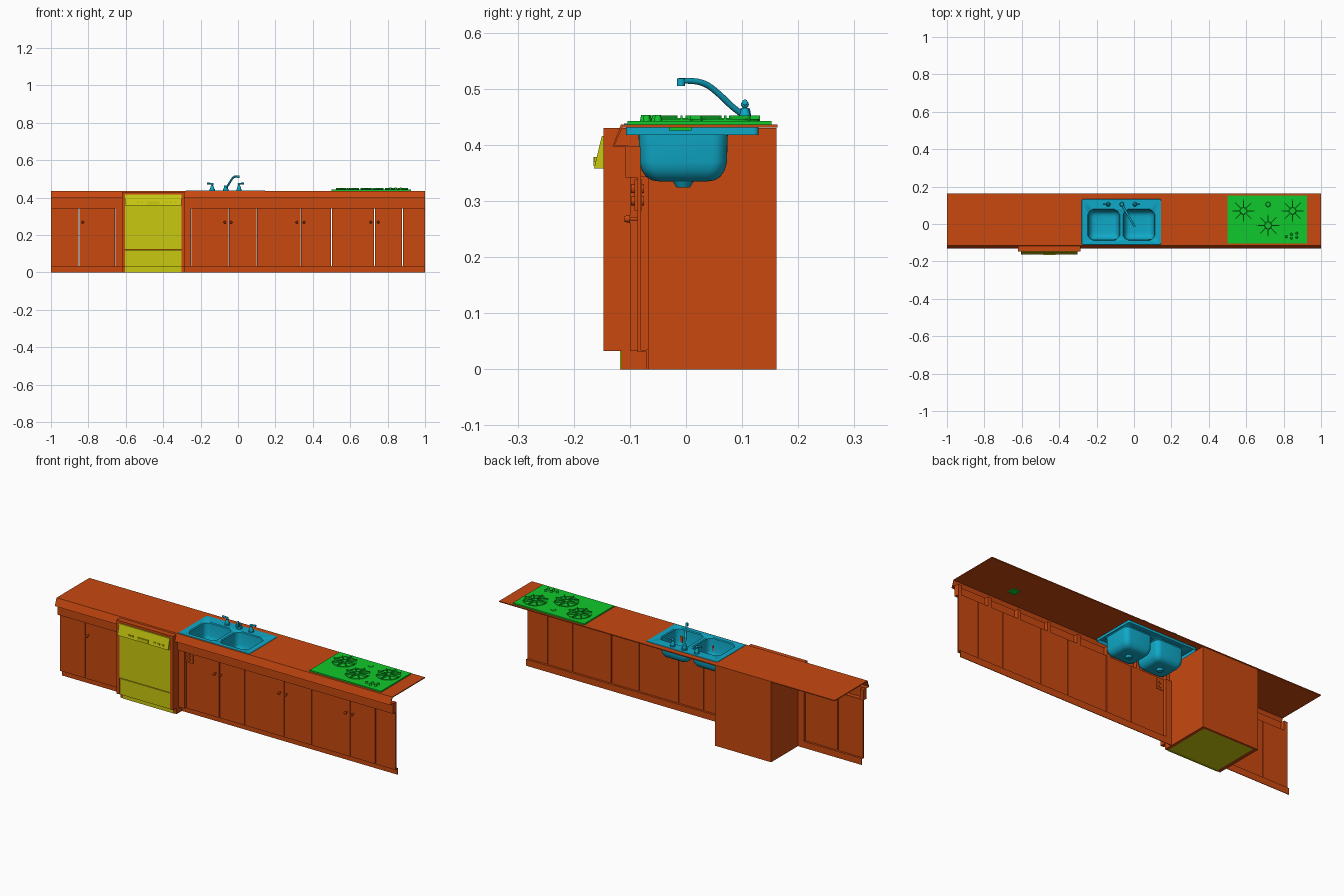
import bpy, bmesh, math
from mathutils import Matrix, Vector

if "Cube" in bpy.data.objects:
    bpy.data.objects.remove(bpy.data.objects["Cube"])


def mat(name, col):
    m = bpy.data.materials.new(name)
    m.diffuse_color = (*col, 1)
    m.use_nodes = True
    m.node_tree.nodes["Principled BSDF"].inputs["Base Color"].default_value = m.diffuse_color
    return m


WOOD = mat("wood", (0.58, 0.065, 0.005))
STEEL = mat("sink_blue", (0.005, 0.40, 0.58))
HOB = mat("hob_green", (0.005, 0.58, 0.025))
WASH = mat("washer_yellow", (0.58, 0.58, 0.005))


def finish(name, bm, m, smooth=False):
    bmesh.ops.recalc_face_normals(bm, faces=bm.faces)
    me = bpy.data.meshes.new(name)
    bm.to_mesh(me)
    bm.free()
    ob = bpy.data.objects.new(name, me)
    bpy.context.collection.objects.link(ob)
    me.materials.append(m)
    if smooth:
        bpy.ops.object.select_all(action='DESELECT')
        ob.select_set(True)
        bpy.context.view_layer.objects.active = ob
        bpy.ops.object.shade_smooth_by_angle(angle=math.radians(40))
    return ob


def add_box(bm, x0, x1, y0, y1, z0, z1):
    s = Matrix.Diagonal((x1 - x0, y1 - y0, z1 - z0, 1))
    t = Matrix.Translation(((x0 + x1) / 2, (y0 + y1) / 2, (z0 + z1) / 2))
    bmesh.ops.create_cube(bm, size=1, matrix=t @ s)


def boxes(name, m, *dims):
    bm = bmesh.new()
    for d in dims:
        add_box(bm, *d)
    return finish(name, bm, m)


def add_rod(bm, a, b, r0, r1=None, n=16):
    a, b = Vector(a), Vector(b)
    rot = (b - a).to_track_quat('Z', 'Y').to_matrix().to_4x4()
    bmesh.ops.create_cone(bm, cap_ends=True, segments=n, radius1=r0, radius2=r0 if r1 is None else r1,
                          depth=(b - a).length, matrix=Matrix.Translation((a + b) / 2) @ rot)


def prism(name, m, x0, x1, profile):
    bm = bmesh.new()
    f = bm.faces.new([bm.verts.new((x0, y, z)) for y, z in profile])
    r = bmesh.ops.extrude_face_region(bm, geom=[f])
    bmesh.ops.translate(bm, vec=(x1 - x0, 0, 0), verts=[v for v in r['geom'] if isinstance(v, bmesh.types.BMVert)])
    return finish(name, bm, m)


# countertop with a sink opening and a sloping front lip
top = boxes("countertop", WOOD, (-1, 1, -0.116, 0.163, 0.431, 0.436))
cut = boxes("sink_cutter", WOOD, (-0.275, 0.14, -0.108, 0.128, 0.40, 0.46))
cut.hide_render = True
cut.hide_set(True)
mod = top.modifiers.new("opening", 'BOOLEAN')
mod.object, mod.operation = cut, 'DIFFERENCE'
prism("countertop_lip", WOOD, -1, 1, [(-0.116, 0.436), (-0.131, 0.397), (-0.107, 0.397),
                                      (-0.107, 0.400), (-0.127, 0.400), (-0.112, 0.434)])

# rail under the lip, with blocks behind it
for tag, a, b in (("left", -1, -0.62), ("right", -0.285, 1)):
    bits = [(a, b, -0.108, -0.104, 0.345, 0.400), (a, b, -0.108, -0.081, 0.342, 0.346)]
    n = max(2, round((b - a) / 0.19))
    for i in range(n + 1):
        x = a + (b - a - 0.02) * i / n
        bits.append((x, x + 0.02, -0.105, -0.081, 0.345, 0.397))
    boxes("rail_" + tag, WOOD, *bits)
    boxes("toe_kick_" + tag, WOOD, (a, b, -0.070, -0.067, 0, 0.035), (a, b, -0.086, -0.067, 0.031, 0.034))

# doors
for i, (a, b) in enumerate([(-1, -0.85), (-0.85, -0.655), (-0.25, -0.05), (-0.05, 0.10), (0.10, 0.335),
                            (0.335, 0.50), (0.50, 0.73), (0.73, 0.88), (0.88, 1)]):
    boxes(f"door_{i}", WOOD, (a + (0 if a == -1 else 0.002), b - (0 if b == 1 else 0.002),
                              -0.086, -0.080, 0.033, 0.344))

# fillers beside the housing
boxes("filler_left", WOOD, (-0.655, -0.62, -0.10, -0.067, 0.033, 0.344))
boxes("filler_right", WOOD, (-0.285, -0.25, -0.10, -0.067, 0.033, 0.344))

# door knobs
bm = bmesh.new()
for x in (-0.83, -0.07, -0.037, 0.315, 0.353, 0.71, 0.75):
    add_rod(bm, (x, -0.083, 0.268), (x, -0.103, 0.268), 0.003, n=10)
    add_rod(bm, (x, -0.100, 0.268), (x, -0.110, 0.268), 0.007, 0.005, n=12)
finish("door_knobs", bm, WOOD, True)

# small plate with latch
bm = bmesh.new()
add_box(bm, -0.245, -0.205, -0.092, -0.078, 0.283, 0.338)
for z in (0.30, 0.322):
    add_rod(bm, (-0.225, -0.075, z), (-0.225, -0.098, z), 0.008)
finish("wall_plate", bm, WOOD)

# washer housing
side = [(-0.115, 0), (0.161, 0), (0.161, 0.43), (-0.147, 0.43), (-0.147, 0.033), (-0.115, 0.033)]
prism("housing_left", WOOD, -0.62, -0.604, side)
prism("housing_right", WOOD, -0.301, -0.285, side)
boxes("housing_back", WOOD, (-0.604, -0.301, 0.149, 0.161, 0, 0.43))
boxes("housing_top", WOOD, (-0.604, -0.301, -0.147, -0.10, 0.418, 0.43))

# dishwasher
boxes("washer_door", WASH, (-0.603, -0.302, -0.147, -0.13, 0.123, 0.36))
boxes("washer_lower_panel", WASH, (-0.603, -0.302, -0.145, -0.125, 0.033, 0.119))
boxes("washer_kick", WASH, (-0.603, -0.302, -0.118, -0.110, 0, 0.035))
boxes("washer_base", WASH, (-0.603, -0.302, -0.115, 0.149, 0.002, 0.008))
prism("washer_control_panel", WASH, -0.603, -0.302,
      [(-0.13, 0.416), (-0.150, 0.416), (-0.164, 0.358), (-0.13, 0.358)])
boxes("washer_handle", WASH, (-0.485, -0.42, -0.165, -0.155, 0.362, 0.378))
boxes("washer_buttons", WASH, *[(x, x + 0.012, -0.164, -0.155, 0.37, 0.378)
                                for x in (-0.54, -0.522, -0.39, -0.365, -0.34)])


# sink: deck, skirt and two bowls
def loop(bm, cx, cy, hx, hy, r, z, n=6):
    vs = []
    for q, (sx, sy) in enumerate(((1, 1), (-1, 1), (-1, -1), (1, -1))):
        for k in range(n + 1):
            t = math.pi / 2 * (q + k / n)
            vs.append(bm.verts.new((cx + sx * (hx - r) + r * math.cos(t), cy + sy * (hy - r) + r * math.sin(t), z)))
    return vs


def skin(bm, a, b):
    for i in range(len(a)):
        j = (i + 1) % len(a)
        bm.faces.new((a[i], a[j], b[j], b[i]))


bm = bmesh.new()
CX, CY = -0.0675, 0.011
outer = loop(bm, CX, CY, 0.211, 0.121, 0.008, 0.438)
skin(bm, outer, loop(bm, CX, CY, 0.213, 0.123, 0.008, 0.435))
skirt = loop(bm, CX, CY, 0.206, 0.118, 0.008, 0.435)
skin(bm, skirt, loop(bm, CX, CY, 0.206, 0.118, 0.008, 0.418))
rims = [outer]
for cx in (-0.162, 0.027):
    rings = []
    for d, z in ((0, 0.438), (0.004, 0.434), (0.006, 0.37), (0.010, 0.355), (0.018, 0.343),
                 (0.028, 0.337), (0.04, 0.335)):
        rings.append(loop(bm, cx, -0.005, 0.086 - d, 0.084 - d, 0.028 - d * 0.3, z))
    for p, q in zip(rings, rings[1:]):
        skin(bm, p, q)
    bm.faces.new(rings[-1])
    rims.append(rings[0])
edges = [bm.edges.get((r[i], r[(i + 1) % len(r)])) for r in rims for i in range(len(r))]
bmesh.ops.triangle_fill(bm, use_beauty=True, use_dissolve=False, edges=edges, normal=(0, 0, 1))
finish("sink", bm, STEEL, True)

bm = bmesh.new()
for cx in (-0.162, 0.027):
    add_rod(bm, (cx, -0.005, 0.324), (cx, -0.005, 0.334), 0.012, 0.018, 20)
    add_rod(bm, (cx, -0.005, 0.334), (cx, -0.005, 0.337), 0.018, n=20)
finish("drains", bm, STEEL, True)

# faucet handles and base
bm = bmesh.new()
for x, s in ((-0.138, -1), (0.005, 1)):
    add_rod(bm, (x, 0.105, 0.437), (x, 0.105, 0.445), 0.014)
    add_rod(bm, (x, 0.105, 0.445), (x, 0.105, 0.466), 0.012, 0.006)
    bmesh.ops.create_uvsphere(bm, u_segments=14, v_segments=8, radius=0.007,
                              matrix=Matrix.Translation((x, 0.105, 0.472)))
    add_rod(bm, (x - s * 0.006, 0.105, 0.474), (x + s * 0.028, 0.105, 0.476), 0.004, 0.005, 10)
add_rod(bm, (-0.065, 0.105, 0.437), (-0.065, 0.105, 0.445), 0.015)
add_rod(bm, (-0.065, 0.105, 0.445), (-0.065, 0.105, 0.465), 0.012, 0.009)
add_rod(bm, (0.001, -0.009, 0.505), (0.001, -0.009, 0.518), 0.007)
finish("faucet_fittings", bm, STEEL, True)

# faucet spout
cu = bpy.data.curves.new("spout", 'CURVE')
cu.dimensions, cu.bevel_depth, cu.bevel_resolution, cu.use_fill_caps = '3D', 0.0055, 3, True
sp = cu.splines.new('NURBS')
pts = [(0.105, 0.452), (0.088, 0.462), (0.06, 0.490), (0.035, 0.510), (0.008, 0.515), (-0.012, 0.514)]
sp.points.add(len(pts) - 1)
for p, (y, z) in zip(sp.points, pts):
    p.co = (-0.065 + 0.066 * (0.105 - y) / 0.114, y, z, 1)
sp.use_endpoint_u, sp.order_u = True, 3
cu.materials.append(STEEL)
spout = bpy.data.objects.new("faucet_spout", cu)
bpy.context.collection.objects.link(spout)

# cooktop plate
boxes("cooktop", HOB, (0.5, 0.925, -0.104, 0.152, 0.436, 0.443))
boxes("cooktop_underside", HOB, (0.70, 0.74, -0.03, 0.01, 0.426, 0.437))

# burners: ring, spokes and cap
for i, (x, y) in enumerate(((0.585, 0.07), (0.848, 0.07), (0.717, -0.008))):
    bm = bmesh.new()
    add_rod(bm, (x, y, 0.443), (x, y, 0.448), 0.02, 0.016, 20)
    ring = [loop(bm, x, y, r, r, r, z, 8) for r, z in ((0.060, 0.443), (0.060, 0.446), (0.055, 0.446), (0.055, 0.443))]
    for p, q in zip(ring, ring[1:]):
        skin(bm, p, q)
    bmesh.ops.remove_doubles(bm, verts=bm.verts, dist=1e-5)
    for k in range(8):
        s = bmesh.ops.create_cube(bm, size=1, matrix=Matrix.Translation((x, y, 0)) @ Matrix.Rotation(k * math.pi / 4, 4, 'Z')
                                  @ Matrix.Translation((0.037, 0, 0.4475)) @ Matrix.Diagonal((0.05, 0.004, 0.009, 1)))
    finish(f"burner_{i}", bm, HOB)

# cooktop controls and vent cap
bm = bmesh.new()
for x, y in ((0.815, -0.068), (0.842, -0.055), (0.842, -0.075), (0.87, -0.05), (0.87, -0.07)):
    add_rod(bm, (x, y, 0.443), (x, y, 0.453), 0.007, 0.005, 12)
add_rod(bm, (0.717, 0.105, 0.443), (0.717, 0.105, 0.446), 0.014, 0.011, 16)
finish("cooktop_controls", bm, HOB, True)
